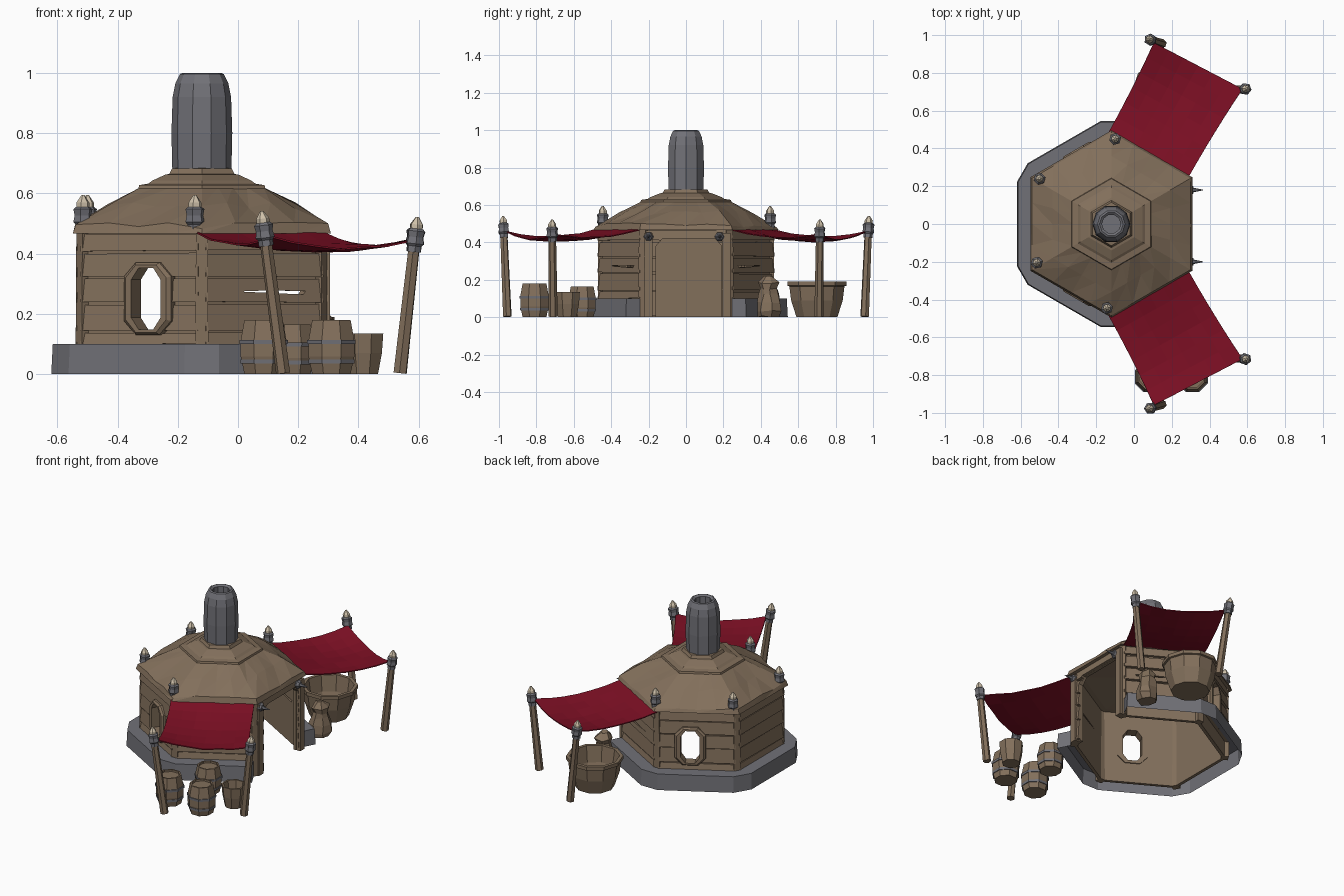
import bpy, bmesh, math, random
from mathutils import Vector, Matrix

if "Cube" in bpy.data.objects:
    bpy.data.objects.remove(bpy.data.objects["Cube"])
random.seed(4)
CX = -0.12                       # hut centre


def mat(name, col):
    m = bpy.data.materials.new(name)
    m.diffuse_color = (*col, 1)
    m.use_nodes = True
    m.node_tree.nodes["Principled BSDF"].inputs["Base Color"].default_value = m.diffuse_color
    return m


WOOD = mat("brown wood", (0.225, 0.160, 0.105))
STONE = mat("grey stone", (0.165, 0.165, 0.185))
CLOTH = mat("red cloth", (0.21, 0.005, 0.018))
BONE = mat("pale tip", (0.62, 0.53, 0.40))


def make(name, verts, faces, m):
    me = bpy.data.meshes.new(name)
    me.from_pydata([tuple(v) for v in verts], [], faces)
    bm = bmesh.new()
    bm.from_mesh(me)
    bmesh.ops.recalc_face_normals(bm, faces=bm.faces)
    bm.to_mesh(me)
    bm.free()
    me.materials.append(m)
    ob = bpy.data.objects.new(name, me)
    bpy.context.collection.objects.link(ob)
    return ob


def lathe(name, prof, n, m, M=Matrix(), phase=0, closed=False, jit=0.0):
    """Revolve (r, z) points; ends are capped, or joined when closed."""
    vs, fs, k = [], [], len(prof)
    for r, z in prof:
        for i in range(n):
            a = math.radians(phase) + math.tau * i / n
            j = lambda: random.uniform(-jit, jit)
            vs.append(M @ Vector((r * math.cos(a) + j(), r * math.sin(a) + j(), max(0, z + j()) if jit else z)))
    for s in range(k if closed else k - 1):
        t = (s + 1) % k
        fs += [(s*n + i, s*n + (i+1) % n, t*n + (i+1) % n, t*n + i) for i in range(n)]
    if not closed:
        fs += [tuple(range(n)), tuple(range((k-1)*n, k*n))]
    return make(name, vs, fs, m)


def at(x, y, z=0):
    return Matrix.Translation((x, y, z))


def along(p, q):
    p, q = Vector(p), Vector(q)
    return at(*p) @ (q - p).to_track_quat('Z', 'Y').to_matrix().to_4x4()


def side(deg):
    """Wall frame: local x along wall, local y up, local z outwards from hut centre."""
    a = math.radians(deg)
    return Matrix(((-math.sin(a), 0, math.cos(a), CX), (math.cos(a), 0, math.sin(a), 0),
                   (0, 1, 0, 0), (0, 0, 0, 1)))


def prism(name, prof, d0, d1, M, m):
    n = len(prof)
    vs = [M @ Vector((u, v, d)) for d in (d0, d1) for u, v in prof]
    fs = [tuple(range(n)), tuple(range(n, 2*n))]
    fs += [(i, (i+1) % n, n + (i+1) % n, n + i) for i in range(n)]
    return make(name, vs, fs, m)


def cut(obs, cutter):
    for ob in obs:
        b = ob.modifiers.new("cut", 'BOOLEAN')
        b.operation, b.object, b.solver = 'DIFFERENCE', cutter, 'EXACT'
        bpy.context.view_layer.update()
        me = bpy.data.meshes.new_from_object(ob.evaluated_get(bpy.context.evaluated_depsgraph_get()))
        ob.modifiers.clear()
        ob.data = me
    bpy.data.objects.remove(cutter)


def octagon(cu, cv, hw, hv):
    pts = [(1, .62), (.5, 1), (-.5, 1), (-1, .62), (-1, -.62), (-.5, -1), (.5, -1), (1, -.62)]
    return [(cu + a * hw, cv + b * hv) for a, b in pts]


def planks(name, M, z0):
    """Slightly crooked horizontal boards, lower edge proud of the wall."""
    vs, fs = [], []
    edges = [z0, 0.14, 0.235, 0.32, 0.405, 0.468]
    for a, b in zip(edges, edges[1:]):
        j = [random.uniform(0.002, 0.007) for _ in range(4)]
        o = len(vs)
        for u, l, h in ((-.225, a + j[0], b - j[1]), (.225, a + j[2], b - j[3])):
            vs += [M @ Vector(p) for p in ((u, l, .3985), (u, l, .417), (u, h, .409), (u, h, .3985))]
        fs += [tuple(o + i for i in f) for f in ((0, 1, 2, 3), (4, 5, 6, 7), (0, 1, 5, 4),
                                                 (1, 2, 6, 5), (2, 3, 7, 6), (3, 0, 4, 7))]
    return make(name, vs, fs, WOOD)


# --- hut walls, doorway, windows and cracks
for deg in range(0, 360, 60):
    M = side(deg)
    wall = prism(f"wall_{deg}", [(-.23, 0), (.23, 0), (.23, .47), (-.23, .47)], .378, .398, M, WOOD)
    parts = [wall, planks(f"wall_planks_{deg}", M, 0.005 if deg == 0 else 0.095)]
    if deg == 0:
        door = [(-.16, -.1), (.19, -.1), (.19, .38), (.155, .42), (-.125, .42), (-.16, .38)]
        cut(parts, prism("door_cutter", door, .3, .5, M, WOOD))
    elif deg in (120, 240):
        u = .037 if deg == 240 else -.037
        cut(parts, prism("window_cutter", octagon(u, .25, .07, .11), .3, .5, M, WOOD))
        vs, fs = [], []
        for hw, hv, d in ((.056, .102, .372), (.09, .12, .372), (.09, .12, .425),
                          (.078, .112, .436), (.056, .102, .436)):
            vs += [M @ Vector((p[0], p[1], d)) for p in octagon(u, .25, hw, hv)]
        for s in range(5):
            t = (s + 1) % 5
            fs += [(s*8 + i, s*8 + (i+1) % 8, t*8 + (i+1) % 8, t*8 + i) for i in range(8)]
        make(f"window_frame_{deg}", vs, fs, WOOD)
    elif deg in (60, 300):
        s = 1 if deg == 300 else -1
        crack = [(-.1 * s, .274), (.15 * s, .264), (.16 * s, .276), (0, .277)]
        cut(parts, prism("crack_cutter", crack, .3, .5, M, WOOD))

# door side posts
for u in (-.2, .215):
    prism("door_post", [(u - .022, 0), (u + .022, 0), (u + .022, .45), (u - .022, .45)],
          .385, .425, side(0), WOOD)

# --- corner posts
for deg in range(30, 360, 60):
    a = math.radians(deg)
    lathe(f"corner_post_{deg}", [(.031, 0), (.028, .47)], 4, WOOD,
          at(CX + .45 * math.cos(a), .45 * math.sin(a)), deg + 45)


def finial(name, M, s=1.0):
    lathe(name + "_collar", [(.024*s, -.02), (.024*s, 0), (.031*s, .008), (.027*s, .03),
                             (.031*s, .05), (.022*s, .058)], 6, STONE, M, 15)
    lathe(name + "_tip", [(.021*s, .056), (.021*s, .072), (.005*s, .097)], 6, BONE, M, 15)


for i, (x, y) in enumerate(((-.10, .45), (-.50, .24), (-.515, -.205), (-.143, -.445))):
    finial(f"roof_finial_{i}", at(x, y, .497), 1.05)

# --- spikes beside the doorway
for y in (-.2, .18):
    M = along((.285, y, .43), (.37, y, .43))
    lathe("door_spike_collar", [(.024, 0), (.027, .015), (.018, .03)], 6, STONE, M)
    lathe("door_spike", [(.012, .03), (.002, .08)], 6, STONE, M)

# --- foundation shell, open at the doorway and underneath
vs, fs = [], []
angs = [36] + [d + e for d in range(90, 271, 60) for e in (-6, 6)] + [324]
for d in angs:
    inner = {36: 30.5, 324: 329.5}.get(d, d)
    for r, z, g in ((.40, 0, inner), (.50, 0, d), (.495, .1, d), (.40, .1, inner)):
        a = math.radians(g)
        R = r / math.cos(math.radians(29.5 if g in (30.5, 329.5) else 24))
        vs.append((CX + R * math.cos(a), R * math.sin(a), z))
for i in range(len(angs) - 1):
    fs += [(i*4 + j, i*4 + j + 1, i*4 + 5 + j, i*4 + 4 + j) for j in (1, 2)]
e = len(vs)
fs += [(0, 1, 2, 3), (e-4, e-3, e-2, e-1)]
make("foundation", vs, fs, STONE)

# --- roof: hexagon with uneven boards
vs, fs, N = [], [], 24
prof = [(.06, .50), (.40, .466), (.495, .466), (.484, .492), (.36, .56), (.235, .62), (.06, .63)]
for k, (r, z) in enumerate(prof):
    for i in range(N):
        R = r * math.cos(math.pi / 6) / math.cos(math.radians(15 * (i % 4) - 30))
        a = math.tau * i / N + math.radians(30)
        j = random.uniform(-.012, .012) if 2 < k < 5 else 0
        vs.append((CX + R * math.cos(a), R * math.sin(a), z + j))
for s in range(len(prof) - 1):
    for i in range(N):
        a, b = s*N + i, s*N + (i+1) % N
        fs += [(a, b, b + N), (a, b + N, a + N)]
fs += [tuple(range(N)), tuple(range(len(vs) - N, len(vs)))]
make("roof", vs, fs, WOOD)
lathe("roof_upper_tier", [(.21, .60), (.245, .612), (.24, .627), (.205, .632), (.19, .642),
                          (.14, .662), (.125, .664), (.115, .682), (.09, .684)],
      6, WOOD, at(CX, 0), 30)

# --- chimney
lathe("chimney", [(.098, .672), (.101, .80), (.097, .92), (.088, .965), (.073, .996), (.063, 1.0),
                  (.05, .99), (.05, .70)], 10, STONE, at(CX, 0), 0)

# --- awnings with leaning poles, mirrored front and back
for sg, tag in ((-1, "front"), (1, "back")):
    c = [Vector(p) for p in ((-.135, .485, .466), (.29, .25, .466), (.105, .96, .455), (.575, .715, .445))]
    n, vs, fs = 6, [], []
    for i in range(n + 1):
        for j in range(n + 1):
            s, t = j / n, i / n
            p = c[0].lerp(c[1], s).lerp(c[2].lerp(c[3], s), t)
            p.x += .012 * 4 * t * (1 - t) * (.5 - s)
            p.z -= .03 * 4 * t * (1 - t) + .034 * 4 * s * (1 - s) * t
            p.z += random.uniform(-.004, .004)
            vs.append((p.x, p.y * sg, p.z))
    for i in range(n):
        for j in range(n):
            a = i * (n + 1) + j
            fs.append((a, a + 1, a + n + 2, a + n + 1))
    cloth = make(f"{tag}_awning", vs, fs, CLOTH)
    so = cloth.modifiers.new("thick", 'SOLIDIFY')
    so.thickness, so.offset = .006, 0
    for b, t in (((.15, .955, 0), (.088, .975, .47)), ((.538, .71, 0), (.588, .715, .45))):
        b, t = (b[0], b[1] * sg, 0), (t[0], t[1] * sg, t[2])
        M = along(b, t)
        L = (Vector(t) - Vector(b)).length
        lathe(f"{tag}_awning_pole", [(.024, .003), (.02, L)], 6, WOOD, M)
        finial(f"{tag}_pole_finial", M @ at(0, 0, L - .025), 1.03)

# --- barrels with metal bands
for x, y, h, r in ((.085, -.81, .18, .084), (.31, -.81, .18, .084), (.18, -.555, .165, .080)):
    M = at(x, y)
    lathe("barrel", [(r * .82, 0), (r * .98, h * .32), (r * .98, h * .62), (r * .82, h),
                     (r * .70, h), (r * .70, h - .012)], 8, WOOD, M, 22.5)
    for z, q in ((.19, .95 * r), (.55, r)):
        lathe("barrel_band", [(q * .85, h * z), (q * 1.03, h * z), (q * 1.04, h * (z + .08)),
                              (q * .85, h * (z + .08))], 8, STONE, M, 22.5, True)

# --- bucket and big wash tub, both open on top
lathe("bucket", [(.054, 0), (.068, .07), (.073, .135), (.062, .135), (.045, .02)], 8, WOOD, at(.415, -.635), 22.5)
lathe("wash_tub", [(.115, 0), (.145, .09), (.155, .165), (.166, .168), (.166, .19), (.145, .19),
                   (.13, .09), (.10, .02)], 10, WOOD, at(.155, .70))

# --- tied sack
lathe("sack", [(.055, 0), (.068, .03), (.066, .08), (.052, .125), (.045, .15), (.055, .18), (.022, .217)],
      7, WOOD, at(.27, .445), 10, jit=.007)
